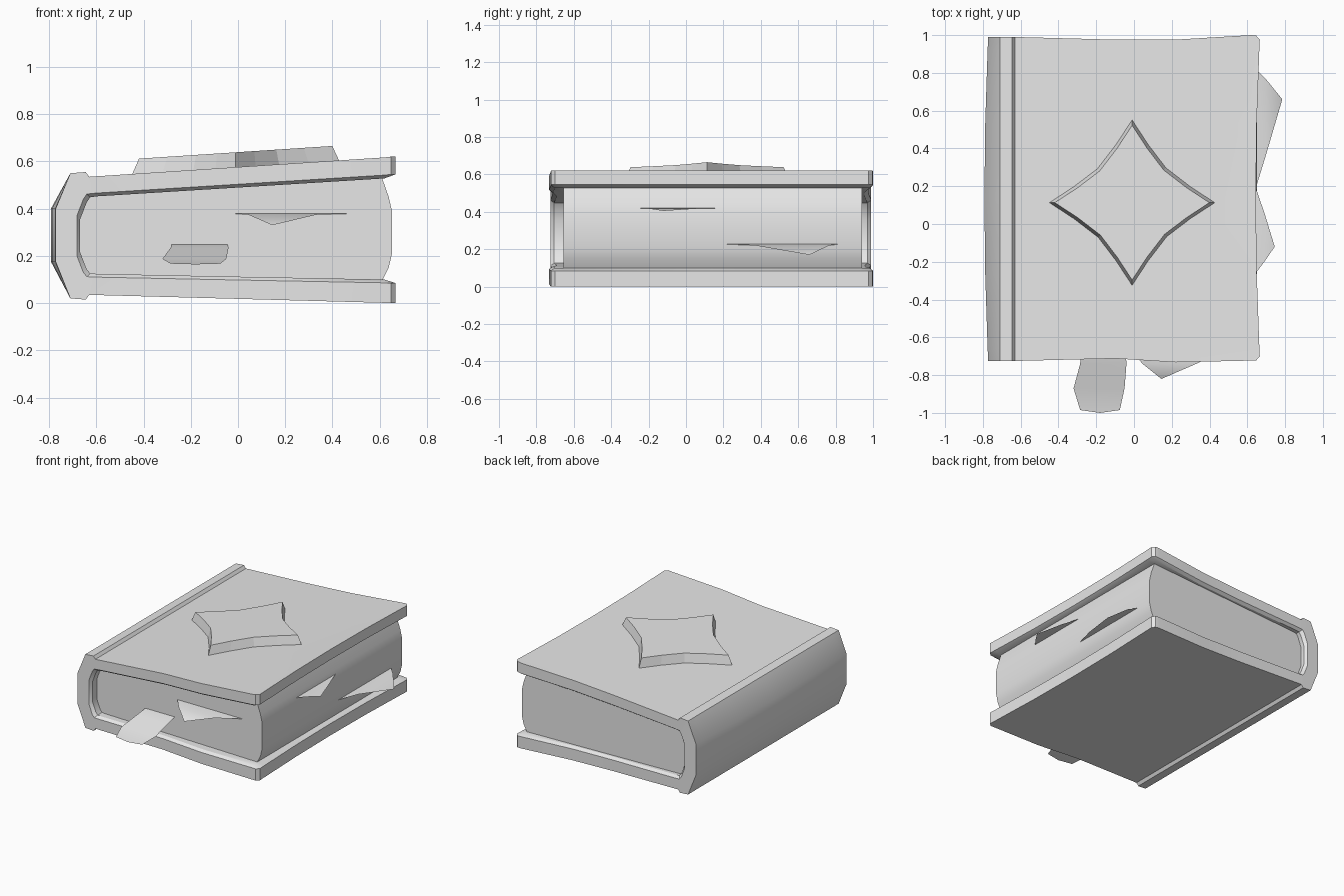
import bpy, bmesh, math

cube = bpy.data.objects.get("Cube")
if cube:
    bpy.data.objects.remove(cube, do_unlink=True)

# Single flat colour
grey = bpy.data.materials.new("plain_grey")
grey.use_nodes = True
grey.diffuse_color = (0.8, 0.8, 0.8, 1)
grey.node_tree.nodes["Principled BSDF"].inputs["Base Color"].default_value = (0.8, 0.8, 0.8, 1)


def finish(name, bm, smooth=None):
    bmesh.ops.recalc_face_normals(bm, faces=bm.faces)
    mesh = bpy.data.meshes.new(name)
    bm.to_mesh(mesh)
    bm.free()
    obj = bpy.data.objects.new(name, mesh)
    bpy.context.collection.objects.link(obj)
    mesh.materials.append(grey)
    if smooth:
        bpy.ops.object.select_all(action="DESELECT")
        obj.select_set(True)
        bpy.context.view_layer.objects.active = obj
        bpy.ops.object.shade_smooth_by_angle(angle=math.radians(smooth))
    return obj


def loft(rings):
    """Join closed rings of points with quads; return the mesh and its vertex rings."""
    bm = bmesh.new()
    vr = [[bm.verts.new(p) for p in ring] for ring in rings]
    n = len(vr[0])
    for a, b in zip(vr, vr[1:]):
        for i in range(n):
            j = (i + 1) % n
            bm.faces.new((a[i], a[j], b[j], b[i]))
    return bm, vr


def sample(points, x):
    """Piecewise linear lookup."""
    if x <= points[0][0]:
        return points[0][1]
    for (x0, y0), (x1, y1) in zip(points, points[1:]):
        if x <= x1:
            return y0 + (y1 - y0) * (x - x0) / (x1 - x0)
    return points[-1][1]


# Cover: one bent board, lofted from front to back
EDGE = 0.667
BOARD_X = (EDGE, 0.62, 0.22, -0.1)


def board(z_hinge, z_edge):
    return [(x, z_hinge + (z_edge - z_hinge) * (x + 0.63) / (EDGE + 0.63)) for x in BOARD_X]


outer = (board(0.035, 0.0)
         + [(-0.63, 0.035), (-0.645, 0.015), (-0.71, 0.02), (-0.772, 0.175),
            (-0.772, 0.40), (-0.71, 0.55), (-0.645, 0.555), (-0.63, 0.535)]
         + board(0.535, 0.62)[::-1])
inner = (board(0.11, 0.085)
         + [(-0.6, 0.11), (-0.64, 0.112), (-0.655, 0.13), (-0.682, 0.2),
            (-0.682, 0.37), (-0.655, 0.44), (-0.64, 0.462), (-0.6, 0.466)]
         + board(0.464, 0.545)[::-1])
front_wave = [(-0.63, -0.725), (-0.1, -0.712), (0.22, -0.732), (EDGE, -0.722)]
back_wave = [(-0.63, 0.99), (-0.1, 0.976), (0.22, 0.976), (0.62, 1.0), (EDGE, 0.997)]


def cover_ring(t):
    bow = 1 - (2 * t - 1) ** 2
    at_end = t in (0, 1)
    ring = []
    for is_inner, pts in ((False, outer), (True, inner[::-1])):
        for x, z in pts:
            y = sample(front_wave, x) * (1 - t) + sample(back_wave, x) * t
            if x == EDGE:
                x -= 0.02 if at_end else 0.022 * bow
            elif is_inner and not at_end:
                # lip thickens just inside the rim
                z += 0.014 if z < 0.29 else -0.014
                x += 0.014 if x < -0.63 else 0
            elif not is_inner and x < -0.75:
                x -= 0.02 * bow
            ring.append((x, y, z))
    return ring


bm, rings = loft([cover_ring(t) for t in (0, 0.012, 0.04, 0.27, 0.5, 0.73, 0.96, 0.988, 1)])
count = len(outer)
for ring in (rings[0], rings[-1]):
    for i in range(count - 1):
        bm.faces.new((ring[i], ring[i + 1], ring[-2 - i], ring[-1 - i]))
finish("cover", bm, 32)

# Page block with a bulging fore edge
page_profile = [(-0.67, 0.12), (0.61, 0.095), (0.638, 0.15), (0.652, 0.21),
                (0.652, 0.39), (0.638, 0.45), (0.61, 0.53), (-0.67, 0.455)]
bm, rings = loft([[(x, y, z) for x, z in page_profile] for y in (-0.655, 0.94)])
for ring in rings:
    bm.faces.new(ring)
finish("pages", bm, 32)

# Raised four-pointed star lying on the sloping front cover
arm = [(0.44, 0), (0.31, 0.085), (0.18, 0.185), (0.085, 0.31)]
star = []
for k in range(4):
    c, s = round(math.cos(k * math.pi / 2)), round(math.sin(k * math.pi / 2))
    star += [(c * x - s * y, s * x + c * y) for x, y in arm]


def star_ring(scale, lift):
    ring = []
    for x, y in star:
        px, py = x * scale - 0.01, y * scale + 0.113
        ring.append((px, py, 0.535 + (px + 0.63) * 0.0655 + lift))
    return ring


bm, rings = loft([star_ring(1.0, -0.005), star_ring(0.93, 0.063)])
for ring in rings:
    bm.faces.new(ring)
finish("cover_star", bm)


# Thin loose sheets: strips given as pairs of left and right points
def sheet(name, rows):
    bm = bmesh.new()
    strips = [[bm.verts.new(p) for p in row] for row in rows]
    for a, b in zip(strips, strips[1:]):
        bm.faces.new(a + b[::-1])
    finish(name, bm, 40)


sheet("bookmark", [
    [(-0.28, -0.65, 0.25), (-0.045, -0.65, 0.25)],
    [(-0.285, -0.74, 0.235), (-0.04, -0.74, 0.235)],
    [(-0.32, -0.87, 0.187), (-0.05, -0.87, 0.187)],
    [(-0.285, -0.985, 0.167), (-0.075, -0.985, 0.167)],
    [(-0.18, -1.0, 0.164)]])
sheet("loose_page_front", [
    [(-0.03, -0.65, 0.38), (0.505, -0.65, 0.38)],
    [(0.045, -0.74, 0.374), (0.33, -0.74, 0.374)],
    [(0.145, -0.82, 0.33)]])
sheet("loose_page_side_upper", [
    [(0.645, -0.26, 0.42), (0.645, 0.19, 0.42)],
    [(0.69, -0.2, 0.417), (0.69, 0.06, 0.417)],
    [(0.745, -0.12, 0.405)]])
sheet("loose_page_side_lower", [
    [(0.645, 0.82, 0.228), (0.645, 0.19, 0.228)],
    [(0.70, 0.765, 0.22), (0.70, 0.37, 0.22)],
    [(0.785, 0.66, 0.17)]])
